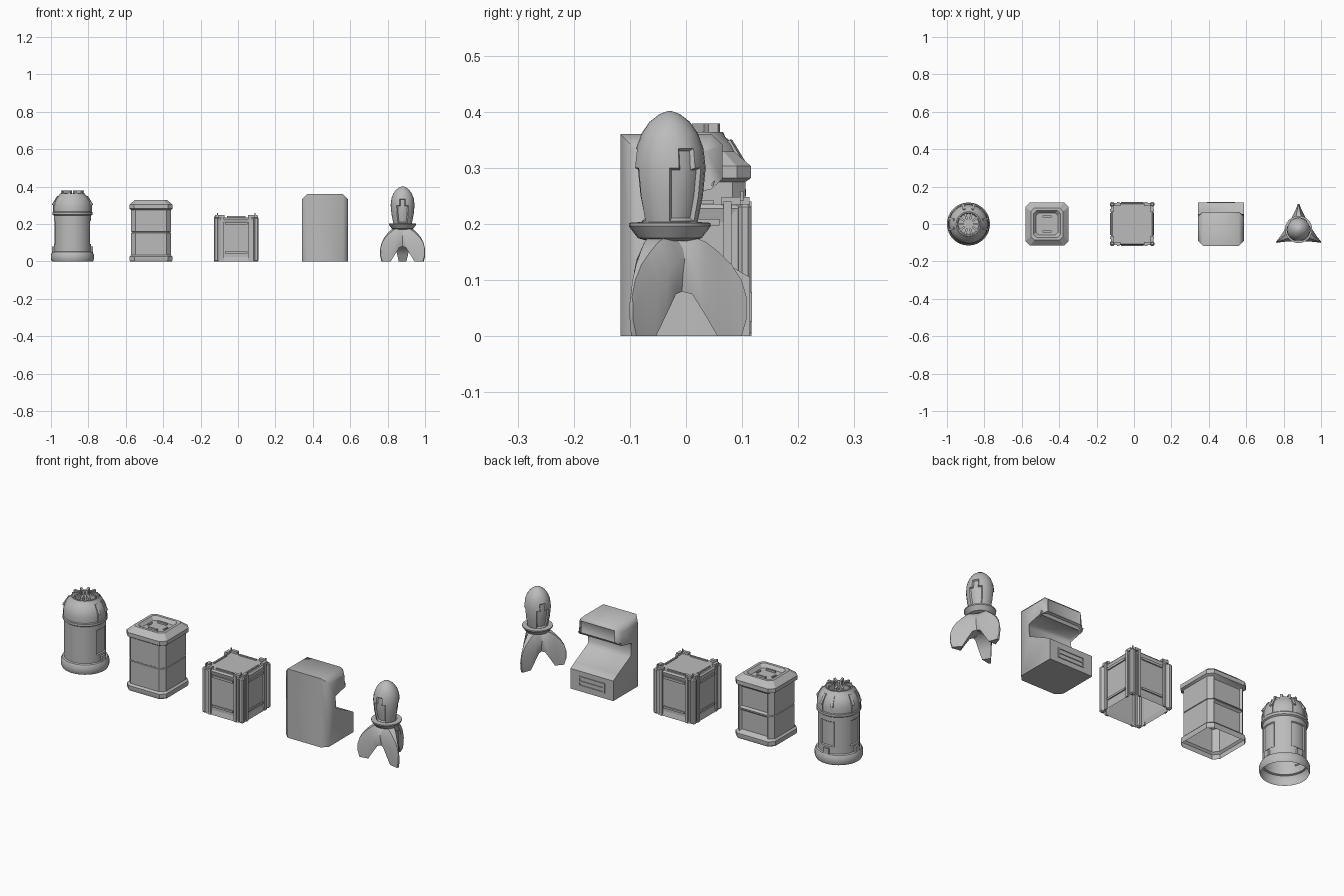
import bpy, bmesh, math
from mathutils import Vector, Matrix

if "Cube" in bpy.data.objects:
    bpy.data.objects.remove(bpy.data.objects["Cube"])

grey = bpy.data.materials.new("plain_grey")
grey.use_nodes = True
grey.diffuse_color = (0.5, 0.5, 0.5, 1)
grey.node_tree.nodes["Principled BSDF"].inputs["Base Color"].default_value = grey.diffuse_color


def finish(name, bm, loc=(0, 0, 0), angle=35):
    bmesh.ops.recalc_face_normals(bm, faces=bm.faces)
    mesh = bpy.data.meshes.new(name)
    bm.to_mesh(mesh)
    bm.free()
    mesh.materials.append(grey)
    ob = bpy.data.objects.new(name, mesh)
    ob.location = loc
    bpy.context.collection.objects.link(ob)
    bpy.ops.object.select_all(action='DESELECT')
    ob.select_set(True)
    bpy.context.view_layer.objects.active = ob
    if angle:
        bpy.ops.object.shade_smooth_by_angle(angle=math.radians(angle))
    return ob


def circle(r, z, n=32):
    return [(r * math.cos(math.tau * i / n), r * math.sin(math.tau * i / n), z) for i in range(n)]


def octagon(h, z, c=0.025):
    k = h - c
    return [(h, -k, z), (h, k, z), (k, h, z), (-k, h, z),
            (-h, k, z), (-h, -k, z), (-k, -h, z), (k, -h, z)]


def loft(rings, cap_top=True):
    bm = bmesh.new()
    loops = [[bm.verts.new(p) for p in ring] for ring in rings]
    for a, b in zip(loops, loops[1:]):
        for i in range(len(a)):
            j = (i + 1) % len(a)
            bm.faces.new((a[i], a[j], b[j], b[i]))
    if cap_top:
        bm.faces.new(loops[-1])
    bmesh.ops.recalc_face_normals(bm, faces=bm.faces)
    return bm


def box(bm, centre, size, turn=0):
    m = (Matrix.Rotation(turn, 4, 'Z') @ Matrix.Translation(centre)
         @ Matrix.Diagonal((*size, 1)))
    bmesh.ops.create_cube(bm, size=1, matrix=m)


def panel(bm, rule, thickness, depth, region=False):
    faces = [f for f in bm.faces if rule(f.calc_center_median(), f)]
    if region:
        bmesh.ops.inset_region(bm, faces=faces, thickness=thickness, depth=depth, use_even_offset=True)
    else:
        bmesh.ops.inset_individual(bm, faces=faces, thickness=thickness, depth=depth)


def near(c, degrees, spread):
    d = (math.degrees(math.atan2(c.y, c.x)) - degrees + 180) % 360 - 180
    return abs(d) < spread


# Round canister: turned shell, recessed hatches, dome ribs and crown
spot = (-0.885, 0, 0)
shell = [(.11, 0), (.115, .012), (.115, .035), (.108, .05), (.1, .053), (.1, .09), (.1, .22),
         (.1, .245), (.107, .25), (.107, .262), (.104, .266), (.104, .295), (.097, .32),
         (.084, .343), (.07, .355), (.066, .364), (.06, .364), (.055, .355), (.02, .355)]
bm = loft([circle(r, z) for r, z in shell])
for a in (0, 90, 180):
    panel(bm, lambda c, f: .1 < c.z < .21 and near(c, a, 22), .004, -.005, True)
finish("canister_shell", bm, spot)

bm = bmesh.new()
for k in range(10):
    box(bm, (.044, 0, .366), (.036, .011, .026), math.tau * k / 10)
finish("canister_crown", bm, spot, 0)

bm = bmesh.new()
for a in (0, 90, 180):
    for off in (-16, 16):
        t = math.radians(a + off)
        box(bm, (.101, 0, .283), (.012, .014, .04), t)
        m = (Matrix.Rotation(t, 4, 'Z') @ Matrix.Translation((.093, 0, .324))
             @ Matrix.Rotation(math.radians(-32), 4, 'Y') @ Matrix.Diagonal((.012, .014, .055, 1)))
        bmesh.ops.create_cube(bm, size=1, matrix=m)
    box(bm, (.103, 0, .065), (.012, .03, .03), math.radians(a))
finish("canister_ribs", bm, spot, 0)

# Square bin: chamfered shell, waist groove, rear panels, sunken lid
spot = (-0.465, 0, 0)
shell = [(.112, 0), (.115, .008), (.115, .026), (.106, .035), (.106, .152), (.103, .154),
         (.103, .157), (.106, .159), (.106, .275), (.116, .282), (.116, .303), (.103, .314),
         (.086, .329), (.072, .329), (.058, .312)]
bm = loft([octagon(h, z, h * .22) for h, z in shell])
panel(bm, lambda c, f: c.y > .1 and f.calc_area() > .015, .012, -.01)
finish("bin_shell", bm, spot, 25)

bm = bmesh.new()
for s in (-1, 1):
    box(bm, (0, s * .04, .315), (.05, .01, .012))
    box(bm, (s * .045, 0, .314), (.008, .03, .008))
finish("bin_lid_handles", bm, spot, 0)

# Crate: open-bottomed shell with recessed sides, bars, corner posts and lid rails
spot = (-0.01, 0, 0)
bm = loft([octagon(.113, 0, .02), octagon(.113, .228, .02), octagon(.106, .236, .02)])
panel(bm, lambda c, f: .1 < c.z < .13 and f.calc_area() > .02, .035, -.006)
finish("crate_shell", bm, spot, 0)

bm = bmesh.new()
for k in range(4):
    turn = k * math.pi / 2
    for s in (-1, 1):
        box(bm, (.113, s * .074, .12), (.008, .014, .24), turn)
        box(bm, (.105, s * .08, .241), (.016, .034, .014), turn)
    box(bm, (.114, 0, .203), (.006, .12, .012), turn)
    box(bm, (.114, 0, .048), (.006, .12, .01), turn)
    box(bm, (.094, 0, .238), (.008, .1, .008), turn)
    box(bm, (.1, .1, .25), (.005, .005, .018), turn)
finish("crate_bars", bm, spot, 0)

bm = bmesh.new()
for sx in (-1, 1):
    for sy in (-1, 1):
        box(bm, (sx * .107, sy * .105, .118), (.025, .023, .236))
bmesh.ops.bevel(bm, geom=bm.edges[:], offset=.006, segments=1, affect='EDGES')
finish("crate_posts", bm, spot, 0)

# Cabinet: side profile extruded across x, chamfered rear and hood, sunken screen and desk
spot = (0.465, 0, 0)
side = [(-.117, 0), (.114, 0), (.114, .105), (.085, .122), (-.03, .18), (-.035, .245),
        (.045, .262), (.065, .28), (.065, .342), (.045, .36), (-.117, .36)]
bm = loft([[(x, y, z) for y, z in side] for x in (-.124, .124)])
bm.faces.new([v for v in bm.verts if v.co.x < 0])
bmesh.ops.recalc_face_normals(bm, faces=bm.faces)


def chamfered(e):
    a, b = (v.co for v in e.verts)
    if abs(a.x - b.x) > .01:
        return False
    rear = a.y < -.1 and b.y < -.1
    return rear or min(a.z, b.z) > .27


bmesh.ops.bevel(bm, geom=[e for e in bm.edges if chamfered(e)], offset=.028,
                segments=1, affect='EDGES')
panel(bm, lambda c, f: abs(c.x) < .01 and -.04 < c.y < .08 and .13 < c.z < .33
      and f.normal.y > .2, .016, -.007)
finish("cabinet_body", bm, spot, 50)

bm = bmesh.new()
for z in (.03, .052, .075):
    box(bm, (0, .114, z), (.15, .008, .008))
for s in (-1, 1):
    box(bm, (s * .072, .114, .052), (.008, .008, .05))
finish("cabinet_slot_frame", bm, spot, 0)

# Rocket: turned hull with three leaf recesses, collar and three tapering legs
spot = (0.88, -0.029, 0)
hull = [(.045, .185), (.05, .205), (.059, .25), (.064, .3), (.06, .335), (.05, .362),
        (.036, .382), (.018, .396), (.004, .401)]
bm = loft([circle(r, z, 24) for r, z in hull])
for a in (-90, 30, 150):
    panel(bm, lambda c, f: .2 < c.z < .3 and near(c, a, 30) or .3 < c.z < .335 and near(c, a, 14),
          .004, -.007, True)
finish("rocket_hull", bm, spot)

collar = [(.04, .17), (.057, .175), (.073, .196), (.073, .202), (.045, .204)]
finish("rocket_collar", loft([circle(r, z, 24) for r, z in collar]), spot)

# Leg sections: radius, underside height, top height, half width
leg = [(0, .085, .178, .05), (.04, .075, .178, .045), (.065, .035, .168, .036),
       (.085, 0, .152, .026), (.11, 0, .128, .014), (.128, 0, .1, .007), (.137, .03, .07, .004)]
for k, label in enumerate(("rear", "right", "left")):
    rings = []
    for r, low, high, w in leg:
        mid = low + (high - low) * .6
        rings.append([(r, -w * .8, low), (r, w * .8, low), (r, w, mid),
                      (r, w * .4, high), (r, -w * .4, high), (r, -w, mid)])
    bm = loft(rings)
    bmesh.ops.rotate(bm, verts=bm.verts, cent=(0, 0, 0),
                     matrix=Matrix.Rotation(math.radians(90 + 120 * k), 3, 'Z'))
    finish("rocket_leg_" + label, bm, spot, 45)
